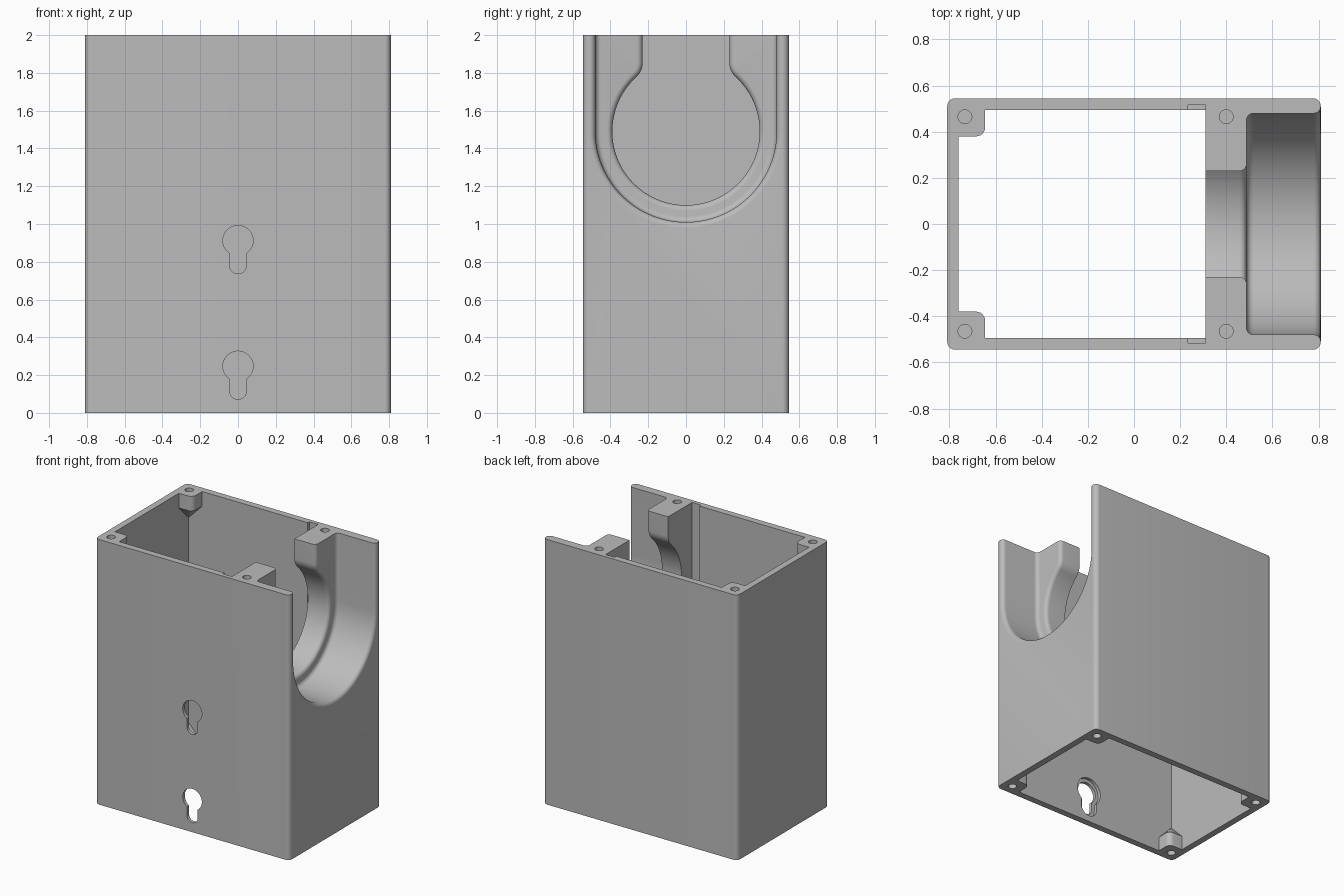
import bpy, bmesh
from math import pi, sin, cos, asin, atan2, sqrt

if "Cube" in bpy.data.objects:
    bpy.data.objects.remove(bpy.data.objects["Cube"], do_unlink=True)

grey = bpy.data.materials.new("plain_grey")
grey.use_nodes = True
grey.diffuse_color = (0.5, 0.5, 0.5, 1)
grey.node_tree.nodes["Principled BSDF"].inputs["Base Color"].default_value = (0.5, 0.5, 0.5, 1)

HALF_X, HALF_Y, TOP, WALL = 0.81, 0.545, 2.0, 0.05
IN_X, IN_Y = HALF_X - WALL, HALF_Y - WALL
BLOCK_X = 0.31            # inner face of the cradle block
BORE_Z = 1.49


def loft(name, sections):
    """Closed solid through rings with equal point counts."""
    bm = bmesh.new()
    rings = [[bm.verts.new(p) for p in s] for s in sections]
    n = len(rings[0])
    for a, b in zip(rings, rings[1:]):
        for i in range(n):
            j = (i + 1) % n
            bm.faces.new((a[i], a[j], b[j], b[i]))
    bm.faces.new(rings[0])
    bm.faces.new(rings[-1])
    bmesh.ops.recalc_face_normals(bm, faces=bm.faces)
    mesh = bpy.data.meshes.new(name)
    bm.to_mesh(mesh)
    bm.free()
    obj = bpy.data.objects.new(name, mesh)
    bpy.context.collection.objects.link(obj)
    mesh.materials.append(grey)
    return obj


def arc(cx, cy, r, a0, a1, n):
    return [(cx + r * cos(a0 + (a1 - a0) * i / n), cy + r * sin(a0 + (a1 - a0) * i / n))
            for i in range(n + 1)]


def prism_z(name, outline, z0, z1):
    return loft(name, [[(x, y, z) for x, y in outline] for z in (z0, z1)])


def box(name, x0, x1, y0, y1, z0, z1):
    return prism_z(name, [(x0, y0), (x1, y0), (x1, y1), (x0, y1)], z0, z1)


def combine(target, tool, operation):
    mod = target.modifiers.new(operation, 'BOOLEAN')
    mod.operation, mod.object, mod.solver = operation, tool, 'EXACT'
    bpy.context.view_layer.objects.active = target
    bpy.ops.object.modifier_apply(modifier=mod.name)
    bpy.data.objects.remove(tool, do_unlink=True)


# Outer shell with rounded upright corners
R = 0.035
outline = []
for k, (sx, sy) in enumerate([(1, 1), (-1, 1), (-1, -1), (1, -1)]):
    outline += arc(sx * (HALF_X - R), sy * (HALF_Y - R), R, k * pi / 2, (k + 1) * pi / 2, 8)
housing = prism_z("housing", outline, 0, TOP)

# Cavity, open at top and bottom, with a sloped underside below the cradle block
side = [(-IN_X, -0.1), (IN_X, -0.1), (IN_X, 0.5), (BLOCK_X, 0.95), (BLOCK_X, 2.1), (-IN_X, 2.1)]
cavity = loft("cavity_cutter", [[(x, y, z) for x, z in side] for y in (-IN_Y, IN_Y)])
combine(housing, cavity, 'DIFFERENCE')


# Wide round-bottomed recess in the side
def recess_section(x, r):
    pts = [(-r, 2.1)] + arc(0, BORE_Z, r, pi, 2 * pi, 64) + [(r, 2.1)]
    return [(x, y, z) for y, z in pts]


F = 0.03                  # edge rounding of recess and bore
REC_X, REC_R = 0.488, 0.48
steps = [i * pi / 12 for i in range(7)]
recess = [recess_section(REC_X + F * (1 - cos(t)), REC_R - F + F * sin(t)) for t in steps]
recess += [recess_section(HALF_X - F + F * sin(t), REC_R + F * (1 - cos(t))) for t in steps]
recess.append(recess_section(0.9, REC_R + F))
combine(housing, loft("recess_cutter", recess), 'DIFFERENCE')


# Round bore with a filleted neck, behind the recess
def bore_section(x, d):
    r, half, f = 0.39, 0.23, 0.1
    cy = half + f
    cz = sqrt((r + f) ** 2 - cy ** 2)
    a = atan2(cz, cy)
    right = arc(0, BORE_Z, r + d, -pi / 2, a, 40)
    right += arc(cy, BORE_Z + cz, f - d, a + pi, pi, 8)[1:] + [(half + d, 2.1)]
    left = [(-y, z) for y, z in reversed(right[1:])]
    return [(x, y, z) for y, z in right + left]


bore = [bore_section(0.25, 0)]
bore += [bore_section(REC_X - F + F * sin(t), F * (1 - cos(t))) for t in steps]
bore.append(bore_section(0.56, F))
combine(housing, loft("bore_cutter", bore), 'DIFFERENCE')


# Corner screw posts, tapering into the corner
def post(sx, sy, z, dz):
    w, o, r = 0.115, 0.02, 0.04
    pts = [(-o, -o), (w, -o)] + arc(w - r, w - r, r, 0, pi / 2, 6) + [(-o, w)]

    def ring(scale, depth):
        return [(sx * (IN_X - (a if a < 0 else a * scale)),
                 sy * (IN_Y - (b if b < 0 else b * scale)), z + dz * depth) for a, b in pts]
    combine(housing, loft("post", [ring(1, 0), ring(1, 0.11), ring(0.03, 0.225)]), 'UNION')


def hole(x, y, z, dz):
    combine(housing, prism_z("hole_cutter", arc(x, y, 0.03, 0, 2 * pi * 23 / 24, 23),
                             z - dz * 0.1, z + dz * 0.15), 'DIFFERENCE')


for sy in (-1, 1):
    post(-1, sy, TOP, -1)
    hole(-0.733, sy * 0.465, TOP, -1)
    hole(0.4, sy * 0.465, TOP, -1)
    for sx in (-1, 1):
        post(sx, sy, 0, 1)
        hole(sx * 0.733, sy * 0.465, 0, 1)
    # Slide groove beside the cradle block
    ys = sorted((sy * 0.45, sy * 0.515))
    combine(housing, box("groove_cutter", 0.235, BLOCK_X, *ys, 0.95, 2.1), 'DIFFERENCE')


# Keyhole hangers in the front wall, with a wider pocket on the inside
def keyhole(cz, d, y0, y1):
    r, s = 0.08 + d, 0.045 + d
    a = asin(s / r)
    pts = arc(0, cz, r, a - pi / 2, 1.5 * pi - a, 32)
    pts += arc(0, cz - 0.13, s, pi, 2 * pi, 16)
    cutter = loft("keyhole_cutter", [[(x, y, z) for x, z in pts] for y in (y0, y1)])
    combine(housing, cutter, 'DIFFERENCE')


for cz in (0.247, 0.912):
    keyhole(cz, 0, -0.6, -0.45)
    keyhole(cz, 0.025, -0.52, -0.45)

# Smooth rounded surfaces, crisp edges
bpy.ops.object.select_all(action='DESELECT')
housing.select_set(True)
bpy.context.view_layer.objects.active = housing
bpy.ops.object.shade_smooth_by_angle(angle=pi / 6)
